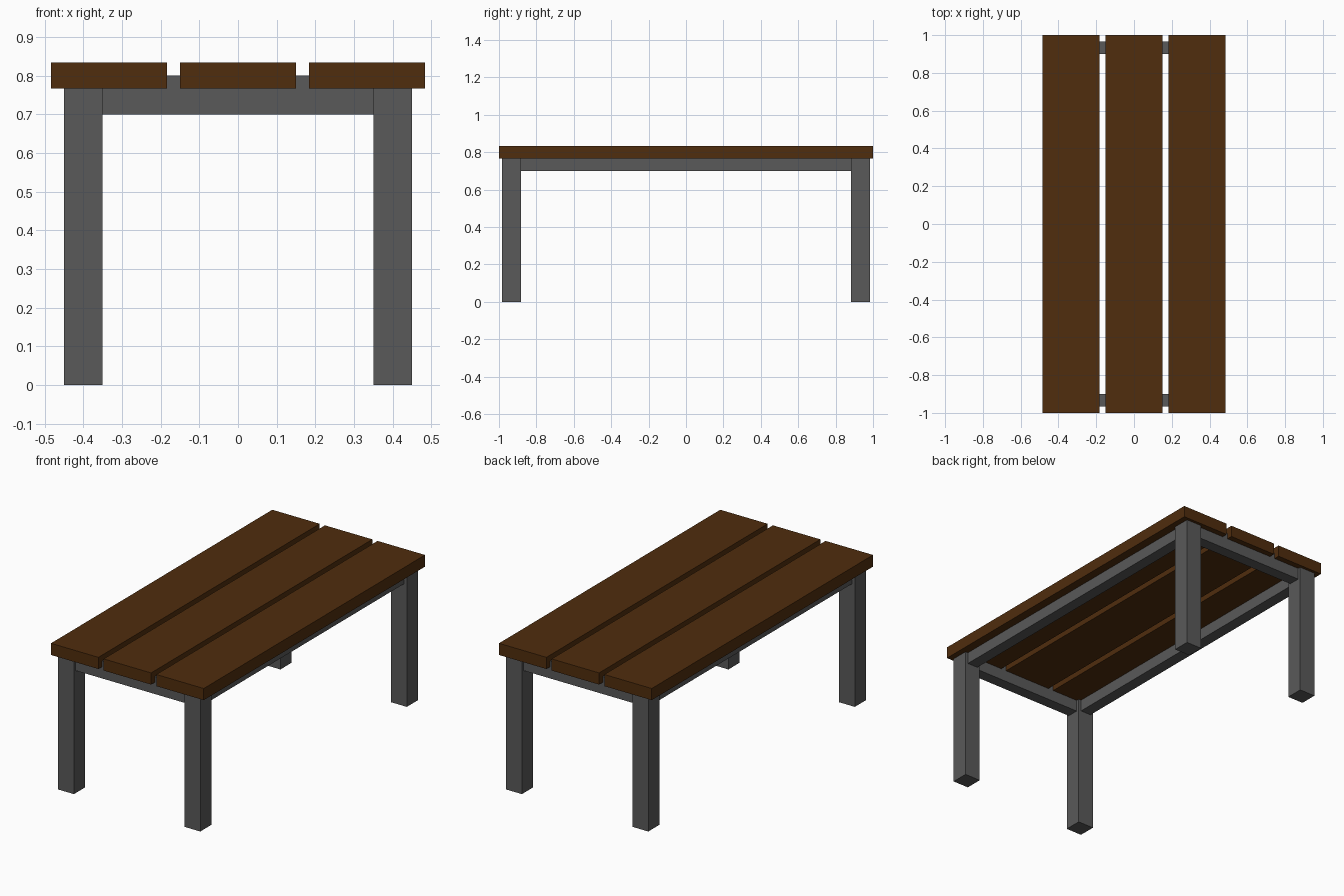
import bpy

if "Cube" in bpy.data.objects:
    bpy.data.objects.remove(bpy.data.objects["Cube"])


def material(name, color):
    m = bpy.data.materials.new(name)
    m.diffuse_color = (*color, 1.0)
    m.use_nodes = True
    m.node_tree.nodes["Principled BSDF"].inputs["Base Color"].default_value = m.diffuse_color
    return m


WOOD = material("dark brown wood", (0.080, 0.026, 0.004))
METAL = material("grey metal", (0.100, 0.100, 0.100))


def box(name, center, size, mat):
    bpy.ops.mesh.primitive_cube_add(size=1, location=center)
    ob = bpy.context.object
    ob.name = name
    ob.scale = size
    bpy.ops.object.transform_apply(location=False, rotation=False, scale=True)
    ob.data.materials.append(mat)
    return ob


# Three table top planks with narrow gaps
for i, label in enumerate(("left", "middle", "right")):
    box(f"{label}_plank", ((i - 1) * 0.3333, 0, 0.80), (0.30, 2.0, 0.0667), WOOD)

# Four square legs
for sx, side in ((-1, "left"), (1, "right")):
    for sy, end in ((-1, "front"), (1, "back")):
        box(f"{end}_{side}_leg", (sx * 0.40, sy * 0.9333, 0.3835),
            (0.10, 0.10, 0.767), METAL)

# Rails joining the legs, set slightly into the planks
for s, end, side in ((-1, "front", "left"), (1, "back", "right")):
    box(f"{end}_rail", (0, s * 0.9333, 0.75), (0.70, 0.0667, 0.10), METAL)
    box(f"{side}_rail", (s * 0.40, 0, 0.75), (0.0667, 1.7667, 0.10), METAL)
